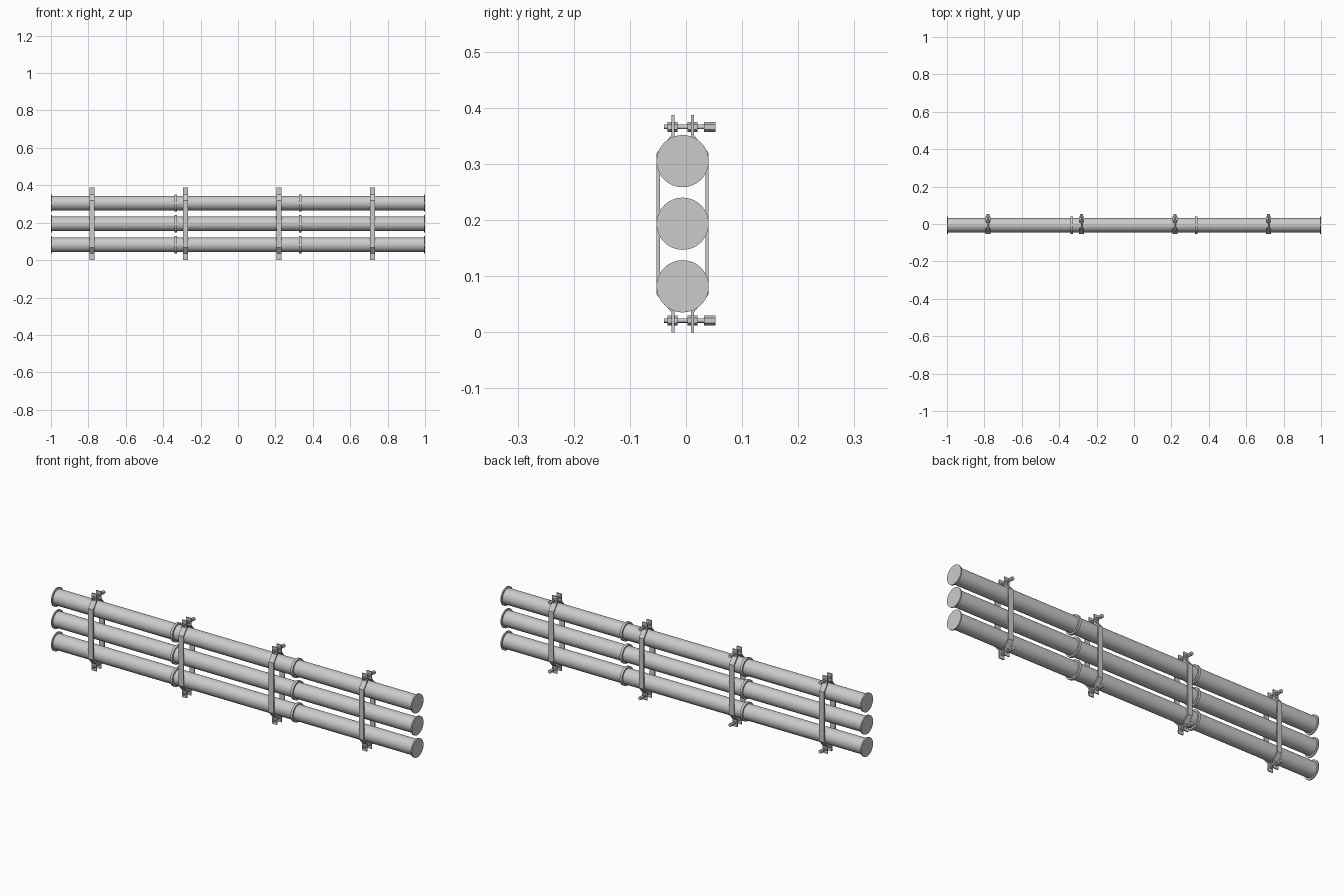
import bpy, bmesh, math
from mathutils import Vector

if "Cube" in bpy.data.objects:
    bpy.data.objects.remove(bpy.data.objects["Cube"])

YC, ZC = -0.006, 0.1935          # centre line of the pipe stack
PIPE_R, FLANGE_R, FLANGE_T = 0.0385, 0.0465, 0.006


def finish(name, bm, smooth=False):
    bmesh.ops.recalc_face_normals(bm, faces=bm.faces)
    me = bpy.data.meshes.new(name)
    bm.to_mesh(me)
    bm.free()
    ob = bpy.data.objects.new(name, me)
    bpy.context.collection.objects.link(ob)
    if smooth:
        bpy.ops.object.select_all(action='DESELECT')
        ob.select_set(True)
        bpy.context.view_layer.objects.active = ob
        bpy.ops.object.shade_smooth_by_angle(angle=math.radians(35))
    return ob


def lathe(bm, profile, n, axis, origin, start=0.0):
    """Revolve (position, radius) pairs round the x or y axis, with end caps."""
    rings = []
    for t, r in profile:
        ring = []
        for i in range(n):
            a = start + 2 * math.pi * i / n
            u, v = r * math.cos(a), r * math.sin(a)
            p = Vector((t, u, v)) if axis == 'x' else Vector((u, t, v))
            ring.append(bm.verts.new(p + Vector(origin)))
        rings.append(ring)
    for a, b in zip(rings, rings[1:]):
        for i in range(n):
            j = (i + 1) % n
            bm.faces.new((a[i], a[j], b[j], b[i]))
    bm.faces.new(rings[0])
    bm.faces.new(rings[-1])


# Three stacked pipes, each of three flanged lengths
for row, dz in enumerate((-0.1115, 0, 0.1115)):
    for k in range(3):
        x0, x1 = -1 + k * 2 / 3, -1 + (k + 1) * 2 / 3
        bm = bmesh.new()
        lathe(bm, [(x0, FLANGE_R), (x0 + FLANGE_T, FLANGE_R), (x0 + FLANGE_T, PIPE_R),
                   (x1 - FLANGE_T, PIPE_R), (x1 - FLANGE_T, FLANGE_R), (x1, FLANGE_R)],
              48, 'x', (0, YC, ZC + dz))
        finish(f"pipe_{row + 1}_length_{k + 1}", bm, True)

# Strap cross-section, upper half: (outer y, outer z, inner y, inner z)
half = [(0.0465, 0.126, 0.0405, 0.124),
        (0.0200, 0.158, 0.0145, 0.1555),
        (0.0200, 0.1935, 0.0145, 0.1935)]
section = [(a, -b, c, -d) for a, b, c, d in reversed(half)] + half


def strap(name, x, side, w=0.0135):
    bm = bmesh.new()
    rows = []
    for oy, oz, iy, iz in section:
        rows.append([bm.verts.new((x + sx * w, YC + side * y, ZC + z))
                     for sx, y, z in ((-1, oy, oz), (1, oy, oz), (1, iy, iz), (-1, iy, iz))])
    for a, b in zip(rows, rows[1:]):
        for i in range(4):
            j = (i + 1) % 4
            bm.faces.new((a[i], a[j], b[j], b[i]))
    bm.faces.new(rows[0])
    bm.faces.new(rows[-1])
    finish(name, bm)


# Four clamps: two bent straps with a bolt above and below
hexagons = [(-0.033, -0.026), (-0.0205, -0.0155), (0.003, 0.0085),
            (0.014, 0.0205), (0.032, 0.0525)]     # four nuts, then the head
for c, x in enumerate((-0.78, -0.28, 0.22, 0.72), 1):
    strap(f"clamp_{c}_front_strap", x, -1)
    strap(f"clamp_{c}_back_strap", x, 1)
    for end, dz in (("lower", -0.1725), ("upper", 0.1725)):
        origin = (x, 0, ZC + dz)
        bm = bmesh.new()
        lathe(bm, [(-0.0395, 0.004), (0.034, 0.004)], 20, 'y', origin)
        finish(f"clamp_{c}_{end}_bolt_shaft", bm, True)
        bm = bmesh.new()
        for y0, y1 in hexagons:
            lathe(bm, [(y0, 0.009), (y1, 0.009)], 6, 'y', origin, math.pi / 2)
        finish(f"clamp_{c}_{end}_nuts_and_head", bm)
